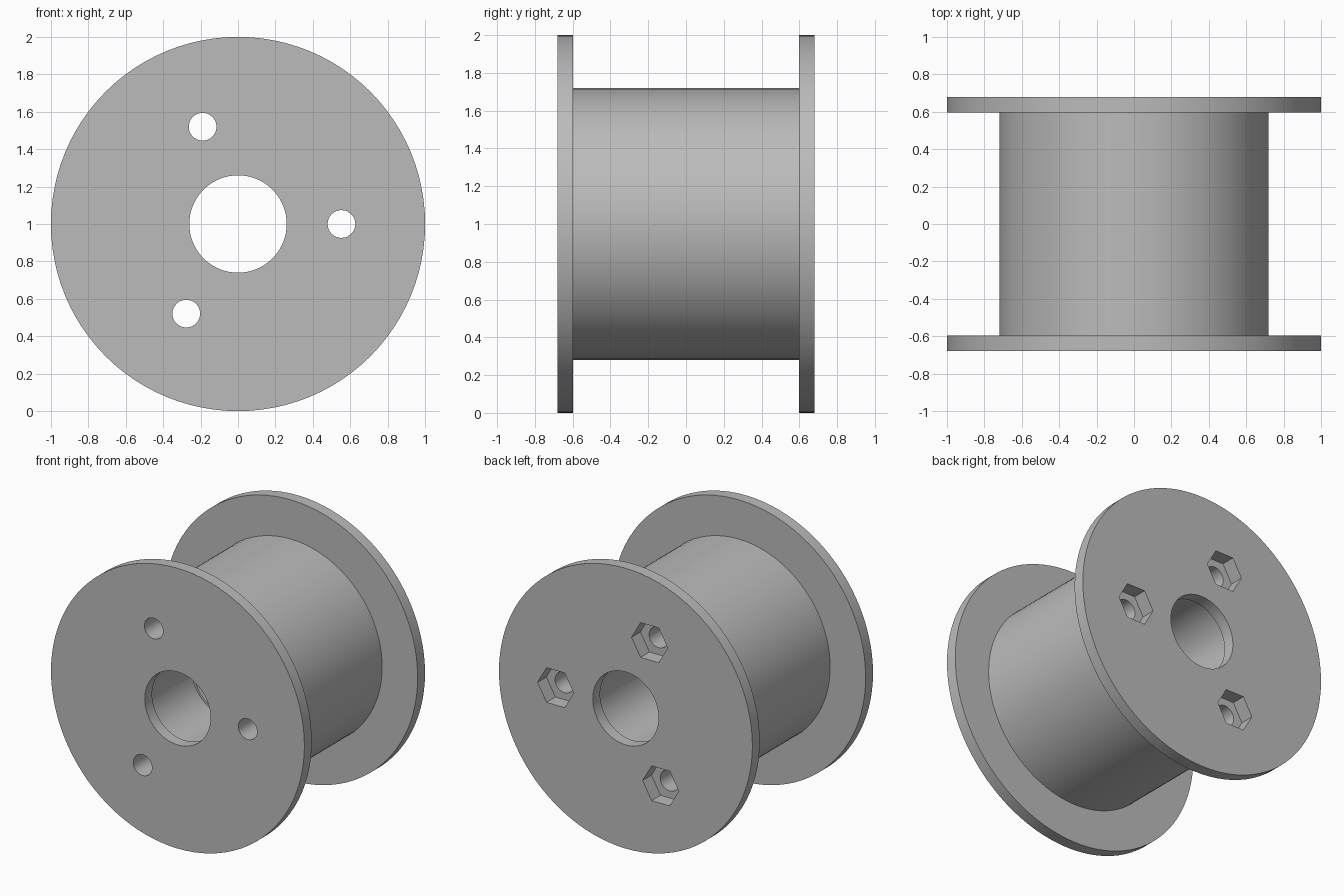
import bpy, bmesh, math
from mathutils import Matrix, Vector

cube = bpy.data.objects.get("Cube")
if cube:
    bpy.data.objects.remove(cube, do_unlink=True)

AXIS_Z = 1.0
SIDES = 96

grey = bpy.data.materials.new("plain_grey")
grey.use_nodes = True
colour = (0.5, 0.5, 0.5, 1)
grey.diffuse_color = colour
grey.node_tree.nodes["Principled BSDF"].inputs["Base Color"].default_value = colour


def finish(bm, name):
    bmesh.ops.recalc_face_normals(bm, faces=bm.faces)
    mesh = bpy.data.meshes.new(name)
    bm.to_mesh(mesh)
    bm.free()
    mesh.materials.append(grey)
    obj = bpy.data.objects.new(name, mesh)
    bpy.context.collection.objects.link(obj)
    return obj


def lathe(name, profile):
    """Turn a closed (radius, y) profile around the spool axis."""
    bm = bmesh.new()
    verts = [bm.verts.new((r, y, AXIS_Z)) for r, y in profile]
    edges = [bm.edges.new((v, verts[(i + 1) % len(verts)])) for i, v in enumerate(verts)]
    bmesh.ops.spin(bm, geom=verts + edges, cent=(0, 0, AXIS_Z), axis=(0, 1, 0),
                   angle=math.tau, steps=SIDES, use_merge=True)
    bmesh.ops.remove_doubles(bm, verts=bm.verts, dist=0.0001)
    return finish(bm, name)


def prism(name, centre, radius, sides, y0, y1):
    """Straight prism along y with a corner pointing to +x."""
    bm = bmesh.new()
    ring = [bm.verts.new((centre[0] + radius * math.cos(math.tau * i / sides), y0,
                          centre[1] + radius * math.sin(math.tau * i / sides)))
            for i in range(sides)]
    face = bm.faces.new(ring)
    new = bmesh.ops.extrude_face_region(bm, geom=[face])["geom"]
    bmesh.ops.translate(bm, vec=(0, y1 - y0, 0),
                        verts=[g for g in new if isinstance(g, bmesh.types.BMVert)])
    obj = finish(bm, name)
    obj.hide_render = True
    return obj


# Spool: two flanges, winding core, and bore with an inner shoulder
outer = [(0.26, -0.68), (1, -0.68), (1, -0.597), (0.72, -0.597),
         (0.72, 0.597), (1, 0.597), (1, 0.68), (0.26, 0.68)]
bore = [(0.26, 0.597), (0.275, 0.597), (0.275, 0), (0.26, 0),
        (0.26, -0.13), (0.275, -0.13), (0.275, -0.597), (0.26, -0.597)]
spool = lathe("spool", outer + bore)

# Bolt holes right through, with hexagonal nut pockets at the back
for degrees in (0, 110, 240):
    a = math.radians(degrees)
    centre = (0.553 * math.cos(a), AXIS_Z + 0.553 * math.sin(a))
    for cutter in (prism("bolt_cutter", centre, 0.074, 40, -0.8, 0.8),
                   prism("nut_cutter", centre, 0.143, 6, 0.58, 0.8)):
        cut = spool.modifiers.new("cut", "BOOLEAN")
        cut.operation = "DIFFERENCE"
        cut.solver = "EXACT"
        cut.object = cutter
        bpy.context.view_layer.objects.active = spool
        bpy.ops.object.modifier_apply(modifier=cut.name)
        bpy.data.objects.remove(cutter, do_unlink=True)

# Smooth round walls, crisp rims
bpy.ops.object.select_all(action="DESELECT")
spool.select_set(True)
bpy.context.view_layer.objects.active = spool
bpy.ops.object.shade_smooth_by_angle(angle=math.radians(30))
